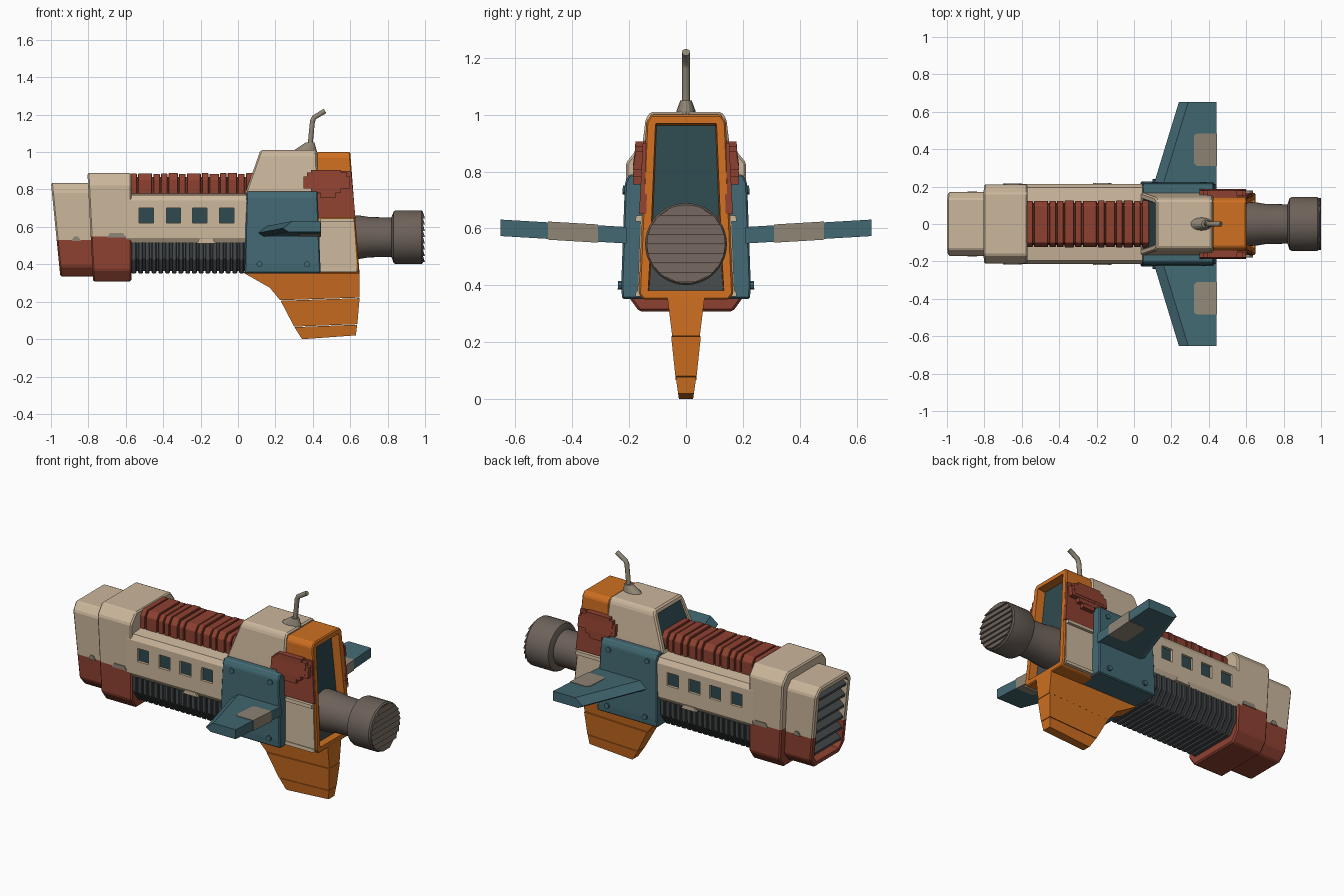
import bpy, bmesh, math, random
from mathutils import Vector

random.seed(4)
if "Cube" in bpy.data.objects:
    bpy.data.objects.remove(bpy.data.objects["Cube"], do_unlink=True)


def material(name, rgb):
    m = bpy.data.materials.new(name)
    m.use_nodes = True
    m.diffuse_color = (*rgb, 1)
    m.node_tree.nodes["Principled BSDF"].inputs["Base Color"].default_value = (*rgb, 1)
    return m


beige = material("beige paint", (0.60, 0.47, 0.33))
red = material("rust red", (0.27, 0.053, 0.03))
teal = material("teal paint", (0.055, 0.14, 0.17))
orange = material("orange paint", (0.62, 0.16, 0.015))
dark = material("dark grey", (0.062, 0.07, 0.073))
brown = material("engine grey", (0.15, 0.12, 0.10))
glass = material("dark glass", (0.028, 0.068, 0.08))
pale = material("pale metal", (0.28, 0.24, 0.18))


def finish(name, bm, mats):
    bmesh.ops.recalc_face_normals(bm, faces=bm.faces[:])
    me = bpy.data.meshes.new(name)
    bm.to_mesh(me)
    bm.free()
    for m in mats:
        me.materials.append(m)
    ob = bpy.data.objects.new(name, me)
    bpy.context.collection.objects.link(ob)
    return ob


def loft_bm(rings):
    """Closed skin through rings of equal length."""
    bm = bmesh.new()
    rows = [[bm.verts.new(p) for p in r] for r in rings]
    n = len(rows[0])
    for a, b in zip(rows, rows[1:]):
        for i in range(n):
            j = (i + 1) % n
            bm.faces.new((a[i], a[j], b[j], b[i]))
    bm.faces.new(rows[0])
    bm.faces.new(rows[-1][::-1])
    bmesh.ops.recalc_face_normals(bm, faces=bm.faces[:])
    return bm


def loft(name, rings, mat):
    return finish(name, loft_bm(rings), [mat])


def shell(name, half, start, end, mats, bevel=0.0, split=None, recess=None, floor=None):
    """Mirrored y,z profile run along x; start and end give x at the bottom and top."""
    ring = half + [(-y, z) for y, z in reversed(half)]
    z0, z1 = half[0][1], half[-1][1]
    rings = [[(a + (b - a) * (z - z0) / (z1 - z0), y, z) for y, z in ring] for a, b in (start, end)]
    bm = loft_bm(rings)
    if bevel:
        bmesh.ops.bevel(bm, geom=bm.edges[:], offset=bevel, segments=1, affect='EDGES')
    if split:
        bmesh.ops.bisect_plane(bm, geom=bm.verts[:] + bm.edges[:] + bm.faces[:],
                               plane_co=(0, 0, split), plane_no=(0, 0, 1))
    bm.normal_update()
    if split and floor is None:
        for f in bm.faces:
            f.material_index = int(f.calc_center_median().z < split)
    if recess:
        side, rim, depth = recess
        caps = [f for f in bm.faces if f.normal.x * side > 0.9]
        bmesh.ops.inset_region(bm, faces=caps, thickness=rim, depth=0)
        bmesh.ops.inset_region(bm, faces=caps, thickness=0.004, depth=-depth)
        for f in caps:
            if floor:
                f.material_index = floor[int(bool(split) and f.calc_center_median().z < split)]
            else:
                f.material_index = 2
    return finish(name, bm, mats)


def slab(name, pts, inner, outer, mat):
    """x,z outline between two y values, each given at the bottom and top."""
    zs = [z for _, z in pts]
    z0, dz = min(zs), max(zs) - min(zs)
    mix = lambda p, z: p[0] + (p[1] - p[0]) * (z - z0) / dz
    return loft(name, [[(x, mix(p, z), z) for x, z in pts] for p in (inner, outer)], mat)


def rect(x0, x1, z0, z1):
    return [(x0, z0), (x1, z0), (x1, z1), (x0, z1)]


def box(name, x0, x1, w, z0, z1, mat):
    return shell(name, [(w, z0), (w, z1)], (x0, x0), (x1, x1), [mat])


def tube(name, profile, mat, z=0.545, n=40):
    """Round part turned about the x direction."""
    rings = [[(x, r * math.cos(2 * math.pi * i / n), z + r * math.sin(2 * math.pi * i / n))
              for i in range(n)] for x, r in profile]
    return smooth(loft(name, rings, mat))


def smooth(ob):
    bpy.ops.object.select_all(action='DESELECT')
    ob.select_set(True)
    bpy.context.view_layer.objects.active = ob
    bpy.ops.object.shade_smooth_by_angle(angle=math.radians(30))
    return ob


# Nose with open louvred mouth, and the collar behind it
shell("nose", [(0.12, 0.335), (0.165, 0.39), (0.17, 0.79), (0.135, 0.835)], (-0.95, -1.0),
      (-0.74, -0.76), [beige, red, dark], 0.008, 0.53, (-1, 0.025, 0.08))
for i in range(6):
    z = 0.42 + i * 0.068
    x = -0.955 - (z - 0.38) * 0.1
    loft("nose_louvre", [[(x + 0.01, y, z - 0.014), (x + 0.06, y, z + 0.03), (x + 0.06, y, z + 0.045),
                          (x + 0.01, y, z)] for y in (-0.135, 0.135)], dark)
shell("collar", [(0.165, 0.308), (0.21, 0.37), (0.212, 0.83), (0.165, 0.888)], (-0.775, -0.805),
      (-0.57, -0.57), [beige, red], 0.008, 0.55)

# Cabin section of the hull, with windows cut through its sides
hull = shell("hull_side_panels", [(0.2, 0.515), (0.215, 0.54), (0.213, 0.74), (0.195, 0.77), (0.11, 0.78)],
             (-0.6, -0.6), (0.06, 0.06), [beige])
cutters = [box("cutter", x - 0.038, x + 0.038, 0.4, 0.62, 0.7, glass) for x in (-0.49, -0.345, -0.205, -0.06)]
for c in cutters:
    c.hide_render = True
    mod = hull.modifiers.new("window_cut", 'BOOLEAN')
    mod.object, mod.solver = c, 'EXACT'
    bpy.context.view_layer.objects.active = hull
    bpy.ops.object.modifier_apply(modifier=mod.name)
    bpy.data.objects.remove(c, do_unlink=True)
box("window_glass", -0.55, 0.0, 0.198, 0.6, 0.72, glass)

# Ribbed red roof
shell("roof_core", [(0.112, 0.74), (0.112, 0.84), (0.1, 0.868)], (-0.6, -0.6), (0.1, 0.1), [red])
x = -0.575
while x < 0.05:
    w = random.choice((0.035, 0.05, 0.075))
    h = random.uniform(0, 0.008)
    shell("roof_rib", [(0.122 + h / 2, 0.765), (0.122 + h / 2, 0.855), (0.1, 0.882 + h)],
          (x, x), (min(x + w, 0.08),) * 2, [red], 0.003)
    x += w + 0.006

# Ribbed dark belly
shell("belly_core", [(0.14, 0.365), (0.19, 0.43), (0.19, 0.55)], (-0.6, -0.6), (0.06, 0.06), [dark])
for i in range(17):
    x = -0.57 + i * 0.036
    shell("belly_rib", [(0.15, 0.352), (0.203, 0.425), (0.203, 0.52)], (x, x),
          (x + 0.026, x + 0.026), [dark], 0.004)

# Engine housing, cockpit with windscreen, and the orange tail frame
shell("engine_housing", [(0.225, 0.352), (0.228, 0.40), (0.215, 0.76), (0.20, 0.79)], (0.035, 0.045),
      (0.442, 0.425), [teal], 0.006)
shell("cockpit", [(0.167, 0.77), (0.165, 0.8), (0.142, 0.985), (0.125, 1.01)], (0.035, 0.12), (0.43, 0.42),
      [beige, glass], 0.008, None, (-1, 0.02, 0.006), [1])
shell("tail_frame", [(0.15, 0.35), (0.166, 0.37), (0.14, 0.975), (0.122, 1.0)], (0.42, 0.42),
      (0.65, 0.60), [orange, glass, dark], 0.006, 0.5, (1, 0.028, 0.05), [1, 2])

# Underside fin in stepped bands
slab("fin_top", [(0.02, 0.36), (0.17, 0.275), (0.225, 0.208), (0.65, 0.222), (0.65, 0.36)],
     (-0.047, -0.066), (0.047, 0.066), orange)
slab("fin_middle", [(0.228, 0.205), (0.30, 0.067), (0.638, 0.08), (0.65, 0.219)],
     (-0.036, -0.052), (0.036, 0.052), orange)
slab("fin_tip", [(0.302, 0.064), (0.34, 0.003), (0.35, 0.0), (0.63, 0.02), (0.637, 0.077)],
     (-0.025, -0.036), (0.025, 0.036), orange)

# Parts repeated on both flanks
for side, s in (("front", -1), ("back", 1)):
    def flank(part, pts, inner, outer, mat):
        slab(f"{side}_{part}", pts, [s * v for v in inner], [s * v for v in outer], mat)

    flank("tail_red_panel", [(0.42, 0.65), (0.628, 0.65), (0.605, 0.9), (0.42, 0.9)],
          (0.14, 0.13), (0.165, 0.152), red)
    for pts in (rect(0.35, 0.60, 0.805, 0.87), rect(0.39, 0.55, 0.78, 0.905),
                rect(0.44, 0.52, 0.755, 0.89), rect(0.37, 0.58, 0.82, 0.89)):
        flank("tail_patch_block", pts, (0.13, 0.13), (0.187, 0.178), red)
    # beige tail panel with a raised border
    flank("tail_beige_panel", [(0.43, 0.365), (0.636, 0.365), (0.618, 0.64), (0.43, 0.64)],
          (0.14, 0.13), (0.171, 0.16), beige)
    for pts in (rect(0.44, 0.62, 0.625, 0.645), rect(0.44, 0.635, 0.36, 0.38)):
        flank("tail_panel_border", pts, (0.14, 0.14), (0.178, 0.176), beige)
    # small hatch tabs along the colour seams
    for x0, x1, z0, w, m in ((-0.22, -0.12, 0.512, 0.219, beige), (-0.89, -0.84, 0.525, 0.173, pale),
                             (-0.70, -0.60, 0.543, 0.216, pale)):
        flank("seam_tab", [(x0, z0), (x1, z0), (x1 - 0.015, z0 + 0.025), (x0 + 0.015, z0 + 0.025)],
              (w - 0.03, w - 0.03), (w, w), m)
    # corner bolts on the housing
    for bx, bz in ((0.11, 0.735), (0.37, 0.735), (0.115, 0.4), (0.37, 0.4)):
        y = 0.242 - 0.036 * bz / 0.735
        circle = [(bx + 0.016 * math.cos(k * math.pi / 5), bz + 0.016 * math.sin(k * math.pi / 5))
                  for k in range(10)]
        flank("housing_bolt", circle, (0.2, 0.2), (y + 0.018, y + 0.016), teal)
    # swept wing with a bare metal repair patch
    loft(f"{side}_wing", [[(a, s * y, z + 0.02), (a + 0.05, s * y, z + 0.058), (0.44, s * y, z + 0.058),
                           (0.44, s * y, z), (a + 0.03, s * y, z)]
                          for a, y, z in ((0.105, 0.21, 0.547), (0.24, 0.652, 0.573))], teal)
    ring = []
    for y, inset in ((0.31, 0.015), (0.325, 0), (0.47, 0), (0.485, 0.015)):
        z = 0.547 + (y - 0.21) * 0.059
        ring.append([(0.32 + inset, s * y, z - 0.003), (0.443, s * y, z - 0.003),
                     (0.443, s * y, z + 0.061), (0.32 + inset, s * y, z + 0.061)])
    loft(f"{side}_wing_patch", ring, pale)

# Rear thruster with slatted end
tube("thruster_neck", [(0.55, 0.118), (0.65, 0.116), (0.70, 0.108), (0.85, 0.104)], brown)
tube("thruster_head", [(0.82, 0.105), (0.832, 0.138), (0.845, 0.144), (0.98, 0.144), (0.988, 0.138)], brown)
for i in range(8):
    lo, hi = -0.134 + i * 0.0335, -0.134 + (i + 1) * 0.0335 - 0.004
    wl, wh = (math.sqrt(0.138 ** 2 - v * v) for v in (lo, hi))
    slat = [(wl, lo), (wh, hi), (-wh, hi), (-wl, lo)]
    loft("thruster_slat", [[(0.98, y, 0.545 + z) for y, z in slat],
                           [(0.9995 if z == lo else 0.99, y, 0.545 + z) for y, z in slat]], brown)

# Bent exhaust pipe on a cone base
loft("pipe_base", [[(cx + rx * math.cos(k * math.pi / 8), ry * math.sin(k * math.pi / 8), z) for k in range(16)]
                   for cx, rx, ry, z in ((0.36, 0.062, 0.036, 1.0), (0.362, 0.058, 0.034, 1.012),
                                         (0.385, 0.024, 0.02, 1.05))], pale)
curve = bpy.data.curves.new("exhaust_pipe", 'CURVE')
curve.dimensions = '3D'
curve.bevel_depth, curve.bevel_resolution, curve.use_fill_caps = 0.014, 3, True
path = [(0.385, 0, 1.03), (0.398, 0, 1.165), (0.407, 0, 1.185), (0.465, 0, 1.22)]
spline = curve.splines.new('POLY')
spline.points.add(len(path) - 1)
for p, co in zip(spline.points, path):
    p.co = (*co, 1)
curve.materials.append(pale)
bpy.context.collection.objects.link(bpy.data.objects.new("exhaust_pipe", curve))
